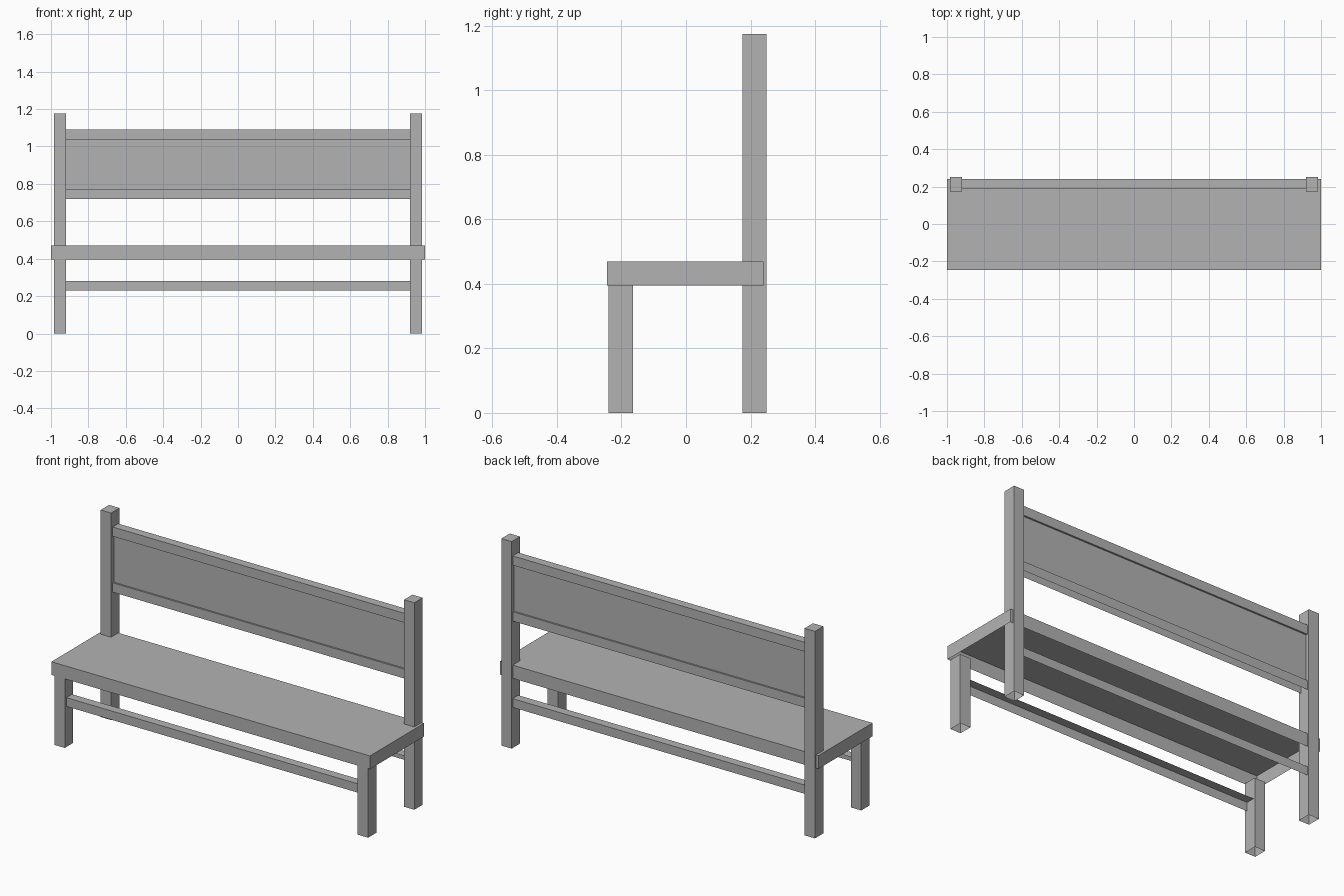
import bpy
import bmesh
from mathutils import Vector

cube = bpy.data.objects.get("Cube")
if cube:
    bpy.data.objects.remove(cube, do_unlink=True)

# Single grey finish for the whole bench
grey = bpy.data.materials.new("plain grey")
grey.use_nodes = True
GREY = (0.45, 0.45, 0.45, 1.0)
grey.diffuse_color = GREY
grey.node_tree.nodes["Principled BSDF"].inputs["Base Color"].default_value = GREY

DOWN, FRONT, BACK = Vector((0, 0, -1)), Vector((0, -1, 0)), Vector((0, 1, 0))


def box(name, x, y, z, open_sides=()):
    """Box between (min, max) pairs; faces towards open_sides are left out."""
    bm = bmesh.new()
    bmesh.ops.create_cube(bm, size=1)
    bm.normal_update()
    gone = [f for f in bm.faces if any(f.normal.dot(d) > 0.9 for d in open_sides)]
    bmesh.ops.delete(bm, geom=gone, context='FACES')
    for v in bm.verts:
        v.co = [lo + (c + 0.5) * (hi - lo) for c, (lo, hi) in zip(v.co, (x, y, z))]
    mesh = bpy.data.meshes.new(name)
    bm.to_mesh(mesh)
    bm.free()
    mesh.materials.append(grey)
    obj = bpy.data.objects.new(name, mesh)
    bpy.context.collection.objects.link(obj)
    return obj


SPAN = (-0.92, 0.92)      # clear width between the posts
RAIL_Y = (0.19, 0.24)     # depth of the backrest rails

# Seat: a shell open underneath
box("seat", (-1.0, 1.0), (-0.245, 0.24), (0.395, 0.47), [DOWN])

# Legs and tall back posts, hollow at the foot
for side, x in (("right", (-0.985, -0.92)), ("left", (0.92, 0.985))):
    box(side + "_front_leg", x, (-0.24, -0.165), (0.0, 0.395), [DOWN])
    box(side + "_back_post", x, (0.175, 0.25), (0.0, 1.175), [DOWN])

# Stretchers: angle profiles open below and on the inner side
box("front_stretcher", SPAN, (-0.225, -0.175), (0.23, 0.28), [DOWN, BACK])
box("back_stretcher", SPAN, RAIL_Y, (0.23, 0.28), [DOWN, FRONT])

# Backrest: two rails with a slightly recessed panel between them
box("lower_back_rail", SPAN, RAIL_Y, (0.72, 0.773), [DOWN])
box("upper_back_rail", SPAN, RAIL_Y, (1.037, 1.09))
box("back_panel", SPAN, (0.20, 0.23), (0.773, 1.037))
